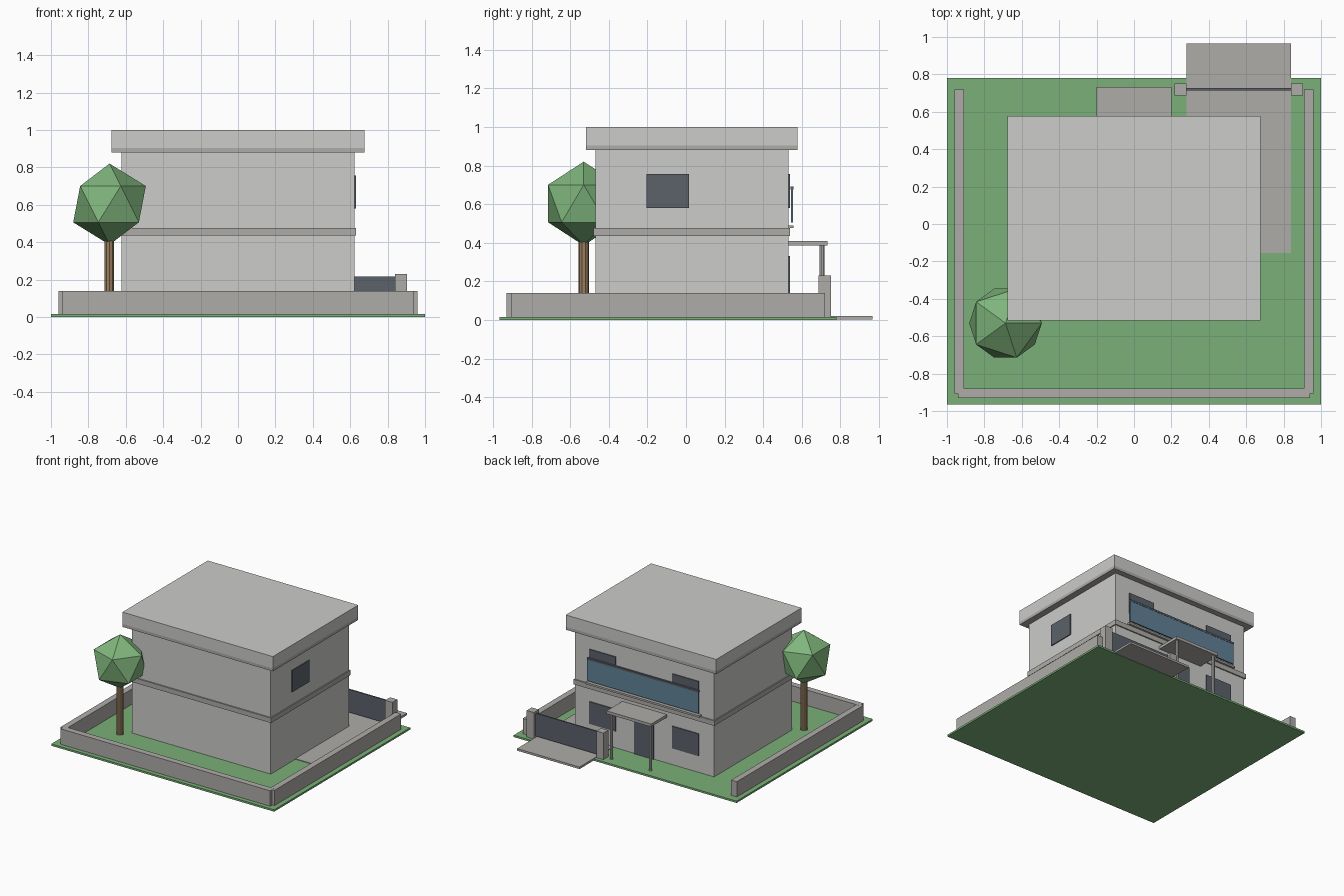
import bpy
import bmesh
from mathutils import Matrix

if "Cube" in bpy.data.objects:
    bpy.data.objects.remove(bpy.data.objects["Cube"])


def lin(c):
    return c / 12.92 if c <= 0.04045 else ((c + 0.055) / 1.055) ** 2.4


def material(name, r, g, b):
    m = bpy.data.materials.new(name)
    m.diffuse_color = (lin(r), lin(g), lin(b), 1)
    m.use_nodes = True
    m.node_tree.nodes["Principled BSDF"].inputs["Base Color"].default_value = m.diffuse_color
    return m


WALL = material("light_plaster", 0.80, 0.80, 0.79)
TRIM = material("warm_grey_stone", 0.685, 0.675, 0.66)
DARK = material("dark_slate", 0.36, 0.385, 0.42)
GLASS = material("blue_glass", 0.38, 0.51, 0.59)
GRASS = material("grass_green", 0.48, 0.69, 0.47)
LEAF = material("leaf_green", 0.50, 0.71, 0.485)
BARK = material("bark_brown", 0.60, 0.49, 0.37)


def finish(name, bm, mat):
    mesh = bpy.data.meshes.new(name)
    bm.to_mesh(mesh)
    bm.free()
    mesh.materials.append(mat)
    ob = bpy.data.objects.new(name, mesh)
    bpy.context.collection.objects.link(ob)
    return ob


def box(name, mat, x0, x1, y0, y1, z0, z1):
    bm = bmesh.new()
    m = Matrix.Translation(((x0 + x1) / 2, (y0 + y1) / 2, (z0 + z1) / 2))
    m = m @ Matrix.Diagonal((x1 - x0, y1 - y0, z1 - z0, 1))
    bmesh.ops.create_cube(bm, size=1, matrix=m)
    return finish(name, bm, mat)


def post(name, mat, x, y, r, z0, z1, sides):
    bm = bmesh.new()
    bmesh.ops.create_cone(bm, cap_ends=True, segments=sides, radius1=r, radius2=r,
                          depth=z1 - z0, matrix=Matrix.Translation((x, y, (z0 + z1) / 2)))
    return finish(name, bm, mat)


# Plot and driveway
box("lawn", GRASS, -1, 1, -0.965, 0.78, 0, 0.015)
box("driveway", TRIM, 0.28, 0.84, -0.155, 0.965, 0.003, 0.02)

# Boundary walls
box("front_boundary_wall", TRIM, -0.94, 0.94, -0.93, -0.88, 0.01, 0.14)
for side, x in (("left", -0.935), ("right", 0.935)):
    box(side + "_boundary_wall", TRIM, x - 0.025, x + 0.025, -0.905, 0.72, 0.01, 0.139)

# Gate between two pillars
box("gate", DARK, 0.28, 0.84, 0.715, 0.727, 0.03, 0.215)
for i, x in enumerate((0.248, 0.872)):
    box(f"gate_pillar_{i + 1}", TRIM, x - 0.032, x + 0.032, 0.687, 0.75, 0.01, 0.23)

# House body, floor band and flat roof
box("house_body", WALL, -0.623, 0.623, -0.47, 0.53, 0.005, 0.89)
box("floor_band", TRIM, -0.632, 0.632, -0.48, 0.54, 0.435, 0.475)
box("roof_soffit", TRIM, -0.675, 0.675, -0.517, 0.577, 0.88, 0.904)
box("roof_slab", WALL, -0.675, 0.675, -0.517, 0.577, 0.904, 1.0)

# Windows and door
for side, x in (("left", -0.37), ("right", 0.375)):
    for floor, z0, z1 in (("lower", 0.15, 0.33), ("upper", 0.58, 0.755)):
        box(f"{floor}_{side}_window", DARK, x - 0.117, x + 0.117, 0.529, 0.538, z0, z1)
box("side_window", DARK, 0.622, 0.631, -0.205, 0.015, 0.58, 0.755)
box("door", DARK, -0.085, 0.09, 0.529, 0.538, 0.015, 0.33)

# Balcony
box("balcony_slab", TRIM, -0.51, 0.51, 0.525, 0.557, 0.475, 0.49)
box("balcony_glass", GLASS, -0.5, 0.5, 0.545, 0.555, 0.505, 0.675)
box("balcony_rail", DARK, -0.5, 0.5, 0.541, 0.557, 0.675, 0.69)

# Entrance canopy on two posts
box("canopy", TRIM, -0.2, 0.2, 0.525, 0.732, 0.385, 0.408)
for i, x in enumerate((-0.175, 0.175)):
    post(f"canopy_post_{i + 1}", WALL, x, 0.705, 0.013, 0.012, 0.39, 10)

# Tree
post("tree_trunk", BARK, -0.688, -0.53, 0.027, 0.012, 0.45, 10)
bm = bmesh.new()
bmesh.ops.create_icosphere(bm, subdivisions=1, radius=0.217,
                           matrix=Matrix.Translation((-0.687, -0.53, 0.603)))
finish("tree_crown", bm, LEAF)
